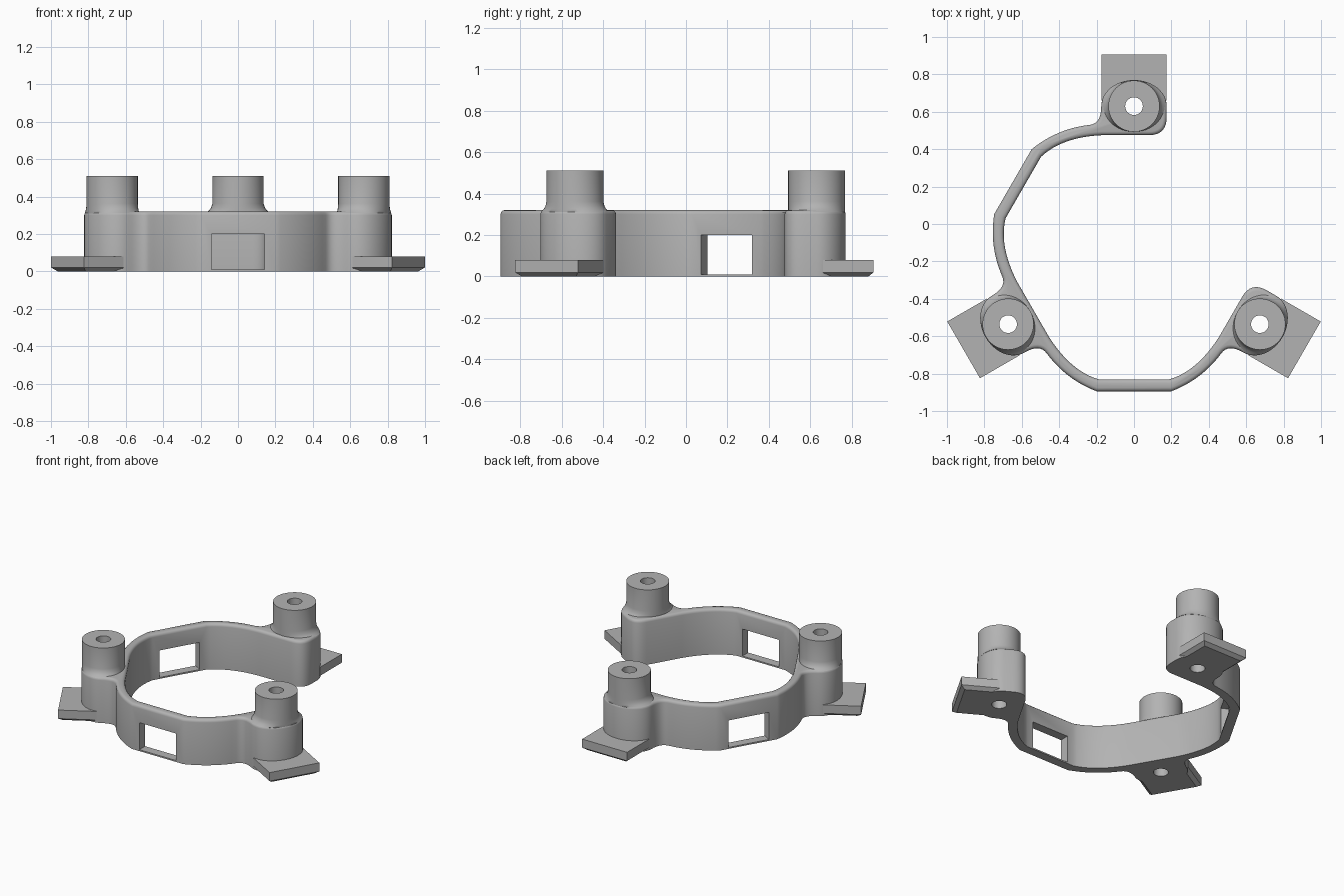
import bpy, bmesh, math
from mathutils import Matrix, Vector

if "Cube" in bpy.data.objects:
    bpy.data.objects.remove(bpy.data.objects["Cube"], do_unlink=True)

grey = bpy.data.materials.new("matte_grey")
grey.use_nodes = True
grey.diffuse_color = (0.45, 0.45, 0.45, 1)
grey.node_tree.nodes["Principled BSDF"].inputs["Base Color"].default_value = (0.45, 0.45, 0.45, 1)

CENTRE = Vector((0, -0.147, 0))   # axis of the threefold layout
R_POST = 0.777                    # post distance from that axis
HALF = 0.175                      # half width of boss and foot
INNER = 0.622                     # inner side of the boss
HEIGHT = 0.32


def placed(step):
    """Transform for one of the three stations, 120 degrees apart."""
    return Matrix.Translation(CENTRE) @ Matrix.Rotation(math.radians(120 * step), 4, "Z")


def finish(name, bm, smooth=True):
    bmesh.ops.remove_doubles(bm, verts=bm.verts, dist=1e-5)
    bmesh.ops.recalc_face_normals(bm, faces=bm.faces)
    mesh = bpy.data.meshes.new(name)
    bm.to_mesh(mesh)
    bm.free()
    mesh.materials.append(grey)
    ob = bpy.data.objects.new(name, mesh)
    bpy.context.scene.collection.objects.link(ob)
    if smooth:
        shade(ob)
    return ob


def shade(ob):
    bpy.ops.object.select_all(action="DESELECT")
    bpy.context.view_layer.objects.active = ob
    ob.select_set(True)
    bpy.ops.object.shade_smooth_by_angle(angle=math.radians(32))


def cut(ob, cutter):
    mod = ob.modifiers.new("cut", "BOOLEAN")
    mod.operation = "DIFFERENCE"
    mod.solver = "EXACT"
    mod.object = cutter
    bpy.context.view_layer.objects.active = ob
    bpy.ops.object.modifier_apply(modifier=mod.name)


def bez(a, c, b, n=12):
    a, c, b = Vector(a), Vector(c), Vector(b)
    return [a * (1 - t) ** 2 + c * 2 * t * (1 - t) + b * t * t
            for t in (i / n for i in range(n + 1))]


def mirror(pts):
    return [Vector((-p.x, p.y)) for p in pts]


def back(pts):
    return pts[::-1]


def turn(pts, step):
    m = placed(step)
    return [m @ Vector((p.x, p.y, 0)) for p in pts]


# Left half of one station: outer wall, boss end, inner wall, and open-end corner
tip = [Vector((-HALF * math.cos(a), R_POST + 0.14 * math.sin(a)))
       for a in (math.pi / 2 * i / 12 for i in range(13))]
outer = (bez((-0.547, 0.547), (-0.41, 0.658), (-0.235, 0.677))
         + bez((-0.235, 0.677), (-0.175, 0.685), (-HALF, R_POST), 8)[1:] + tip[1:])
inner = bez((-0.497, 0.506), (-0.386, 0.612), (-0.17, INNER))
corner = bez((-HALF, 0.72), (-HALF, INNER), (-0.08, INNER), 8)

outline = (turn(back(outer), 0)
           + turn(mirror(outer), 1) + turn(back(outer), 1)
           + turn(mirror(outer), 2) + turn(back(tip) + corner, 2)
           + turn(back(mirror(inner)), 2)
           + turn(inner, 1) + turn(back(mirror(inner)), 1)
           + turn(inner, 0) + turn(back(mirror(corner)) + mirror(tip), 0))
loop = []
for p in outline:
    if not loop or (p - loop[-1]).length > 1e-4:
        loop.append(p)
if (loop[0] - loop[-1]).length < 1e-4:
    loop.pop()

# Ring frame: extruded outline with a rounded upper rim
bm = bmesh.new()
base = bm.faces.new([bm.verts.new(p) for p in loop])
top = bmesh.ops.extrude_face_region(bm, geom=[base], use_keep_orig=True)["geom"]
bmesh.ops.translate(bm, verts=[v for v in top if isinstance(v, bmesh.types.BMVert)],
                    vec=(0, 0, HEIGHT))
bmesh.ops.recalc_face_normals(bm, faces=bm.faces)
rim = [e for e in bm.edges if all(v.co.z > HEIGHT - 0.01 for v in e.verts)]
bmesh.ops.bevel(bm, geom=rim, offset=0.02, segments=3, profile=0.5, affect="EDGES")
frame = finish("ring_frame", bm, smooth=False)

# Windows through the two flat walls
for step in (0, 1):
    bm = bmesh.new()
    bmesh.ops.create_cube(bm, size=1)
    shape = (placed(step) @ Matrix.Rotation(math.radians(60), 4, "Z")
             @ Matrix.Translation((0, 0.715, 0.105)) @ Matrix.Diagonal((0.285, 0.3, 0.19, 1)))
    bmesh.ops.transform(bm, matrix=shape, verts=bm.verts)
    cutter = finish("window_cutter", bm, smooth=False)
    cut(frame, cutter)
    bpy.data.objects.remove(cutter, do_unlink=True)


# Posts: hollow, round, with a flare that widens only along the wall
def make_post(step):
    profile = [(0.047, 0.2), (0.137, 0.2), (0.137, 0.305), (0.172, 0.312), (0.155, 0.325),
               (0.144, 0.34), (0.137, 0.362), (0.137, 0.51), (0.047, 0.51)]
    n = 48
    bm = bmesh.new()
    rings = []
    for r, z in profile:
        ry = min(r, 0.137)
        rings.append([bm.verts.new((r * math.cos(math.tau * i / n),
                                    R_POST + ry * math.sin(math.tau * i / n), z))
                      for i in range(n)])
    for a, b in zip(rings, rings[1:] + rings[:1]):
        for i in range(n):
            j = (i + 1) % n
            bm.faces.new((a[i], a[j], b[j], b[i]))
    bmesh.ops.transform(bm, matrix=placed(step), verts=bm.verts)
    return bm


# Feet: flat plates with a chamfered underside
def make_foot(step):
    start, end, ch = 0.807, 1.052, 0.025
    bm = bmesh.new()
    rings = []
    for z, c in ((0, ch), (0.02, 0), (0.08, 0)):
        w, e = HALF - c, end - c
        rings.append([bm.verts.new((x, y, z))
                      for x, y in ((-w, start), (w, start), (w, e), (-w, e))])
    for a, b in zip(rings, rings[1:]):
        for i in range(4):
            j = (i + 1) % 4
            bm.faces.new((a[i], a[j], b[j], b[i]))
    bm.faces.new(rings[0])
    bm.faces.new(rings[-1])
    bmesh.ops.transform(bm, matrix=placed(step), verts=bm.verts)
    return bm


for step, side in enumerate(("back", "right", "left")):
    foot = finish(side + "_foot", make_foot(step), smooth=False)
    finish(side + "_post", make_post(step))
    # Screw hole through boss and foot
    bm = bmesh.new()
    bmesh.ops.create_cone(bm, cap_ends=True, segments=48, radius1=0.048, radius2=0.048, depth=1)
    bmesh.ops.transform(bm, matrix=placed(step) @ Matrix.Translation((0, R_POST, 0.1)),
                        verts=bm.verts)
    drill = finish("hole_cutter", bm, smooth=False)
    cut(frame, drill)
    cut(foot, drill)
    bpy.data.objects.remove(drill, do_unlink=True)

shade(frame)
